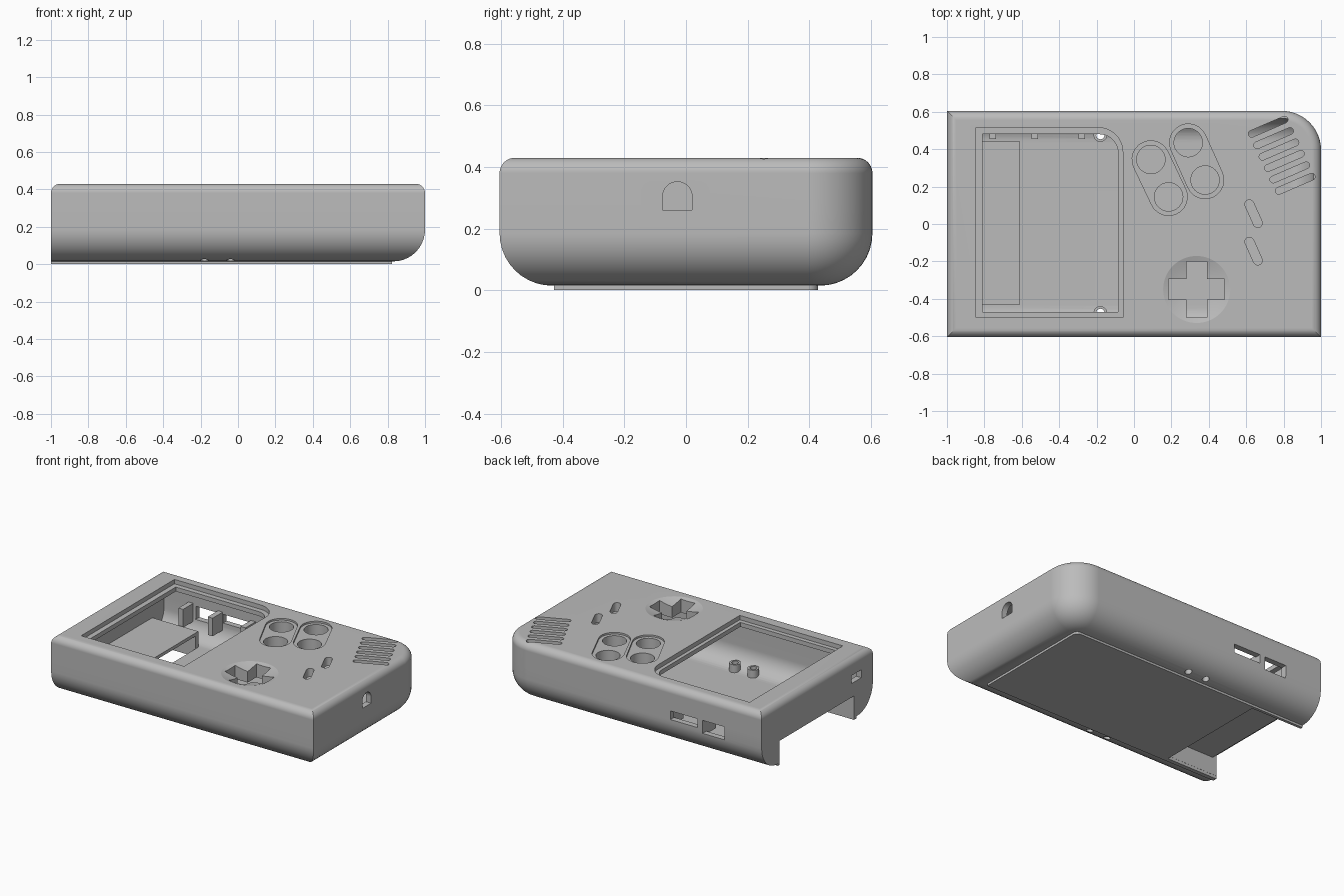
import bpy, bmesh, math
from mathutils import Vector

if "Cube" in bpy.data.objects:
    bpy.data.objects.remove(bpy.data.objects["Cube"], do_unlink=True)

grey = bpy.data.materials.new("plain grey")
grey.use_nodes = True
grey.diffuse_color = (0.5, 0.5, 0.5, 1)
grey.node_tree.nodes["Principled BSDF"].inputs["Base Color"].default_value = (0.5, 0.5, 0.5, 1)

W, D, TOP, SEAM, BASE = 1.0, 0.605, 0.43, 0.26, 0.015
WALL, CORNER, BELLY, EDGE = 0.04, 0.21, 0.17, 0.05


# ---- helpers ----
def loft(name, rings):
    """Closed solid through a stack of rings of equal length."""
    bm = bmesh.new()
    rows = [[bm.verts.new(p) for p in ring] for ring in rings]
    n = len(rows[0])
    for a, b in zip(rows, rows[1:]):
        for i in range(n):
            j = (i + 1) % n
            bm.faces.new((a[i], a[j], b[j], b[i]))
    bm.faces.new(rows[0])
    bm.faces.new(rows[-1])
    bmesh.ops.remove_doubles(bm, verts=bm.verts[:], dist=1e-5)
    bmesh.ops.recalc_face_normals(bm, faces=bm.faces[:])
    mesh = bpy.data.meshes.new(name)
    bm.to_mesh(mesh)
    bm.free()
    mesh.materials.append(grey)
    ob = bpy.data.objects.new(name, mesh)
    bpy.context.collection.objects.link(ob)
    return ob


def prism(name, pts, z0, z1):
    return loft(name, [[(x, y, z) for x, y in pts] for z in (z0, z1)])


def box(name, x0, x1, y0, y1, z0, z1):
    return prism(name, [(x0, y0), (x1, y0), (x1, y1), (x0, y1)], z0, z1)


def arc(cx, cy, r, start, sweep, n=12):
    return [(cx + r * math.cos(start + sweep * i / n),
             cy + r * math.sin(start + sweep * i / n)) for i in range(n + 1)]


def pill(name, p, q, r, z0, z1):
    a = math.atan2(q[1] - p[1], q[0] - p[0])
    pts = arc(*q, r, a - math.pi / 2, math.pi) + arc(*p, r, a + math.pi / 2, math.pi)
    return prism(name, pts, z0, z1)


def disc(name, c, r, z0, z1):
    return prism(name, arc(*c, r, 0, math.tau, 32)[:-1], z0, z1)


def window(name, x0, x1, y0, y1, r, z0, z1):
    """Rectangle with one rounded corner at the back right."""
    pts = [(x0, y0), (x1, y0)] + arc(x1 - r, y1 - r, r, 0, math.pi / 2) + [(x0, y1)]
    return prism(name, pts, z0, z1)


def plan(d, left, z):
    """Case outline inset by d, with its own inset on the left end."""
    pts = [(left - W, d - D), (W - d, d - D)]
    pts += arc(W - CORNER, D - CORNER, CORNER - d, 0, math.pi / 2)
    pts.append((left - W, D - d))
    return [(x, y, z) for x, y in pts]


def combine(target, tools, operation):
    bpy.context.view_layer.objects.active = target
    for tool in tools:
        mod = target.modifiers.new("cut", 'BOOLEAN')
        mod.operation, mod.solver, mod.object = operation, 'EXACT', tool
        bpy.ops.object.modifier_apply(modifier=mod.name)
        bpy.data.objects.remove(tool, do_unlink=True)


def smooth(ob):
    bpy.ops.object.select_all(action='DESELECT')
    ob.select_set(True)
    bpy.context.view_layer.objects.active = ob
    bpy.ops.object.shade_smooth_by_angle(angle=math.radians(30))
    mod = ob.modifiers.new("even shading", 'WEIGHTED_NORMAL')
    mod.keep_sharp = True


quarter = [math.pi / 2 * i / 10 for i in range(11)]

# ---- upper case: rounded top edge, hollow inside ----
rings = [plan(0, 0, SEAM)]
for a in quarter:
    d = EDGE * (1 - math.cos(a))
    rings.append(plan(d, d, TOP - EDGE + EDGE * math.sin(a)))
upper = loft("upper_case", rings)
combine(upper, [loft("cavity", [plan(WALL, WALL, 0.2), plan(WALL, WALL, 0.37)])], 'DIFFERENCE')

# Collars behind the buttons and the direction pad
buttons = [((0.09, 0.345), (0.185, 0.145)), ((0.29, 0.435), (0.38, 0.235))]
pad = (0.335, -0.35)
collars = [disc("collar", c, 0.092, 0.3, 0.39) for pair in buttons for c in pair]
collars.append(disc("pad_collar", pad, 0.2, 0.33, 0.391))
combine(upper, collars, 'UNION')

# Screen opening with a stepped rim
cuts = [window("rim", -0.845, -0.06, -0.5, 0.515, 0.13, 0.4, 0.5),
        window("opening", -0.81, -0.085, -0.47, 0.48, 0.1, 0.2, 0.5)]

# Round buttons in shallow oval recesses
for p, q in buttons:
    cuts.append(pill("recess", p, q, 0.1, TOP - 0.012, 0.5))
    cuts += [disc("hole", c, 0.076, 0.2, 0.5) for c in (p, q)]

# Direction pad: hollow dish with a cross opening
bpy.ops.mesh.primitive_uv_sphere_add(segments=64, ring_count=48, radius=0.555,
                                     location=(*pad, TOP - 0.03 + 0.555))
cuts.append(bpy.context.object)
for w, h in ((0.15, 0.055), (0.055, 0.15)):
    cuts.append(box("cross", pad[0] - w, pad[0] + w, pad[1] - h, pad[1] + h, 0.2, 0.5))

# Two small pill buttons
for y in (0.055, -0.145):
    cuts.append(pill("small_slot", (0.617, y + 0.05), (0.662, y - 0.05), 0.024, 0.2, 0.5))

# Speaker grille
for i in range(6):
    c = Vector((0.717 + 0.029 * i, 0.52 - 0.061 * i))
    h = Vector((0.088, 0.038))
    cuts.append(pill("grille_slot", c - h, c + h, 0.018, 0.2, 0.5))

# Arched socket on the right, small port on the left
cuts.append(box("socket", 0.9, 1.1, -0.076, 0.02, 0.2, 0.304))
bpy.ops.mesh.primitive_cylinder_add(vertices=32, radius=0.048, depth=0.2,
                                    location=(1, -0.028, 0.304), rotation=(0, math.pi / 2, 0))
cuts.append(bpy.context.object)
cuts.append(box("port", -1.1, -0.9, -0.48, -0.37, 0.2, 0.315))
combine(upper, cuts, 'DIFFERENCE')
smooth(upper)

# ---- lower case: round belly, flat raised base plate ----
rings = [plan(0, 0, SEAM)]
inner = [plan(WALL, WALL, 0.3)]
for a in quarter:
    s, c = math.sin(a), math.cos(a)
    rings.append(plan(BELLY * (1 - c), 0, BASE + BELLY * (1 - s)))
    r = BELLY - WALL
    inner.append(plan(WALL + r * (1 - c), WALL, BASE + BELLY - r * s))
rings += [plan(BELLY + 0.006, 0, BASE), plan(BELLY + 0.006, 0, 0)]
lower = loft("lower_case", rings)
combine(lower, [loft("cavity", inner)], 'DIFFERENCE')

# Screw posts with through holes
screws = [(x, y) for x in (-0.18, -0.04) for y in (-0.475, 0.475)]
combine(lower, [disc("post", c, 0.036, 0.04, 0.11) for c in screws], 'UNION')
cuts = [disc("screw_hole", c, 0.022, -0.1, 0.2) for c in screws]

# Slot at the left end and two ports in the back wall
cuts.append(box("slot", -1.1, -0.61, -0.4, 0.41, -0.1, 0.165))
cuts.append(box("wide_port", -0.51, -0.305, 0.5, 0.7, 0.2, 0.3))
cuts.append(box("tall_port", -0.717, -0.55, 0.5, 0.7, 0.17, 0.3))
combine(lower, cuts, 'DIFFERENCE')
smooth(lower)

# ---- slot cover inside: a shelf on two side walls ----
box("slot_shelf", -0.97, -0.61, -0.42, 0.43, 0.142, 0.164)
box("slot_front_wall", -0.995, -0.61, -0.43, -0.399, 0.02, 0.164)
box("slot_back_wall", -0.995, -0.61, 0.409, 0.44, 0.02, 0.164)

# ---- ribs beside the back ports ----
for x in (-0.755, -0.53, -0.28):
    box("port_rib", x - 0.018, x + 0.018, 0.455, 0.575, 0.15, 0.275)
